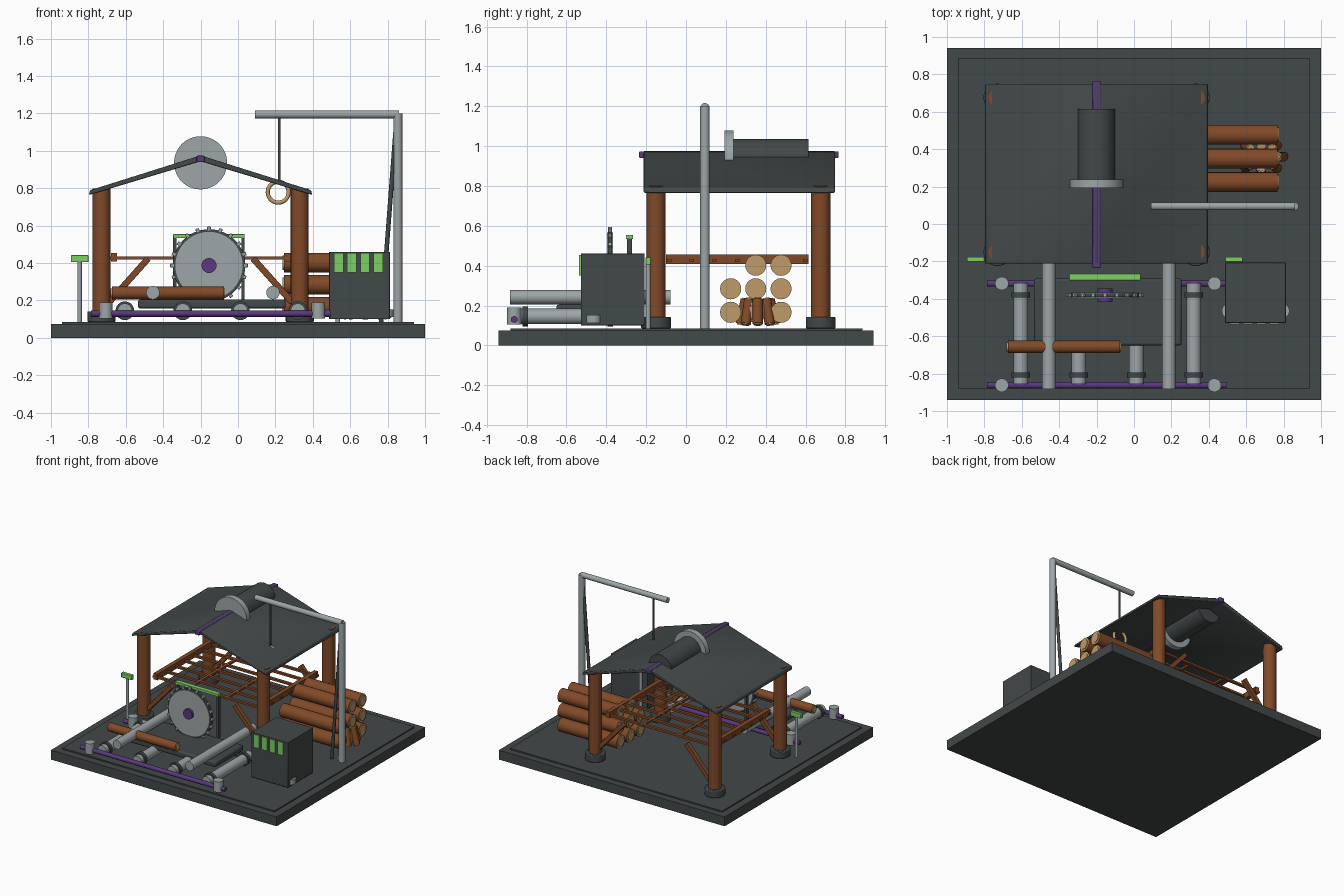
import bpy, bmesh, math
from mathutils import Vector, Matrix

if "Cube" in bpy.data.objects:
    bpy.data.objects.remove(bpy.data.objects["Cube"])

def mat(name, c):
    m = bpy.data.materials.new(name)
    m.diffuse_color = (*c, 1)
    m.use_nodes = True
    m.node_tree.nodes["Principled BSDF"].inputs["Base Color"].default_value = m.diffuse_color
    return m

DARK = mat("dark_metal", (0.055, 0.065, 0.065))
STEEL = mat("steel", (0.34, 0.38, 0.39))
BARK = mat("brown_wood", (0.22, 0.068, 0.022))
TAN = mat("cut_wood", (0.52, 0.33, 0.14))
GREEN = mat("green_panel", (0.21, 0.62, 0.13))
PURPLE = mat("purple_metal", (0.10, 0.04, 0.21))

def finish(name, bm, mats, bevel=0.0, smooth=True):
    me = bpy.data.meshes.new(name)
    bm.normal_update()
    bm.to_mesh(me)
    bm.free()
    ob = bpy.data.objects.new(name, me)
    bpy.context.collection.objects.link(ob)
    for m in mats:
        me.materials.append(m)
    if bevel:
        b = ob.modifiers.new("bevel", 'BEVEL')
        b.width, b.segments, b.limit_method = bevel, 2, 'ANGLE'
    if smooth:
        bpy.context.view_layer.objects.active = ob
        ob.select_set(True)
        bpy.ops.object.shade_smooth_by_angle(angle=math.radians(35))
        ob.select_set(False)
    return ob

def box(name, lo, hi, m, bevel=0.0):
    lo, hi = Vector(lo), Vector(hi)
    bm = bmesh.new()
    bmesh.ops.create_cube(bm, size=1, matrix=Matrix.Translation((lo + hi) / 2) @ Matrix.Diagonal((*(hi - lo), 1)))
    return finish(name, bm, [m], bevel)

def frame(a, b):
    a, b = Vector(a), Vector(b)
    d = b - a
    return Matrix.Translation((a + b) / 2) @ d.to_track_quat('Z', 'Y').to_matrix().to_4x4(), d.length

def rod(name, a, b, r, m, segs=24, cap=None, bevel=0.0):
    """Cylinder between two points; cap colours the two ends."""
    mtx, length = frame(a, b)
    bm = bmesh.new()
    bmesh.ops.create_cone(bm, cap_ends=True, segments=segs, radius1=r, radius2=r, depth=length, matrix=mtx)
    if cap:
        for f in bm.faces:
            if len(f.verts) > 4:
                f.material_index = 1
    return finish(name, bm, [m, cap] if cap else [m], bevel)

def log(name, a, b, r):
    """Log with cut ends and a raised inner disc on each end."""
    a, b = Vector(a), Vector(b)
    d = (b - a).normalized() * 0.006
    rod(name, a, b, r, BARK, 20, TAN)
    rod(name + "_heartwood", a - d, b + d, r * 0.72, TAN, 20)

def beam(name, a, b, w, m):
    mtx, length = frame(a, b)
    bm = bmesh.new()
    bmesh.ops.create_cube(bm, size=1, matrix=mtx @ Matrix.Diagonal((w, w, length, 1)))
    return finish(name, bm, [m], 0.003)

# Base slab and raised floor
box("base_slab", (-1, -0.94, 0), (1, 0.94, 0.075), DARK)
box("floor_plate", (-0.94, -0.88, 0.07), (0.94, 0.885, 0.085), DARK)

# Shed posts, feet and corner braces
CX = -0.2
for y in (-0.15, 0.676):
    for s in (-1, 1):
        x = CX + s * 0.53
        rod("shed_post", (x, y, 0.085), (x, y, 0.80), 0.048, BARK)
        rod("post_foot", (x, y, 0.085), (x, y, 0.142), 0.075, DARK, bevel=0.006)
        beam("post_brace", (CX + s * 0.49, y, 0.19), (CX + s * 0.28, y, 0.425), 0.034, BARK)

# Loft lattice
for s in (-1, 1):
    box("loft_rail", (CX + s * 0.463 - 0.017, -0.1, 0.408), (CX + s * 0.463 + 0.017, 0.615, 0.455), BARK)
for i in range(7):
    y = -0.085 + 0.114 * i
    box("loft_rung", (-0.69, y - 0.011, 0.418), (0.29, y + 0.011, 0.434), BARK)
for x in (-0.36, -0.04):
    box("loft_slat", (x - 0.011, -0.1, 0.418), (x + 0.011, 0.615, 0.434), BARK)

# Gable roof from a chevron profile
prof = [(-0.79, 0.79), (CX, 0.976), (0.39, 0.79), (0.398, 0.764), (CX, 0.944), (-0.798, 0.764)]
bm = bmesh.new()
fr = [bm.verts.new((x, -0.212, z)) for x, z in prof]
bk = [bm.verts.new((x, 0.748, z)) for x, z in prof]
for i in range(6):
    j = (i + 1) % 6
    bm.faces.new((fr[i], fr[j], bk[j], bk[i]))
for a, b in ((0, 1), (2, 1)):
    for ring in (fr, bk):
        bm.faces.new((ring[a], ring[b], ring[4], ring[5 if a == 0 else 3]))
bmesh.ops.recalc_face_normals(bm, faces=bm.faces)
finish("gable_roof", bm, [DARK], 0.006)
box("ridge_beam", (-0.221, -0.235, 0.94), (-0.179, 0.765, 0.974), PURPLE, 0.005)

# Roof extractor drum
rod("extractor_drum", (CX, 0.22, 0.936), (CX, 0.615, 0.936), 0.1, DARK, 40)
rod("extractor_flange", (CX, 0.192, 0.936), (CX, 0.238, 0.936), 0.142, STEEL, 48)

# Roller conveyor
for x in (-0.605, -0.295, 0.013, 0.32):
    rod("roller", (x, -0.855, 0.145), (x, -0.315, 0.145), 0.039, STEEL)
    for y in (-0.38, -0.807):
        rod("roller_collar", (x, y - 0.014, 0.145), (x, y + 0.014, 0.145), 0.05, DARK)
for y in (-0.862, -0.318):
    rod("conveyor_rail", (-0.787, y, 0.13), (0.495, y, 0.13), 0.017, PURPLE, 16)
    for x in (-0.707, 0.43):
        rod("rail_mount", (x, y, 0.105), (x, y, 0.19), 0.036, STEEL)
for x in (-0.455, 0.187):
    rod("guide_tube", (x, -0.883, 0.242), (x, -0.078, 0.242), 0.036, STEEL)
log("feed_log", (-0.675, -0.657, 0.24), (-0.075, -0.657, 0.24), 0.034)

# Saw bed, blade, teeth and guard
box("saw_bed", (-0.535, -0.65, 0.157), (0.255, -0.292, 0.205), DARK, 0.012)
SX, SZ = -0.155, 0.387
rod("blade_rim", (SX, -0.391, SZ), (SX, -0.371, SZ), 0.194, DARK, 48)
rod("blade_disc", (SX, -0.396, SZ), (SX, -0.366, SZ), 0.18, STEEL, 48)
rod("blade_hub", (SX, -0.416, SZ), (SX, -0.345, SZ), 0.04, PURPLE)
for i in range(20):
    a = math.tau * i / 20
    c, s = math.cos(a), math.sin(a)
    beam("blade_tooth", (SX + 0.185 * c, -0.381, SZ + 0.185 * s), (SX + 0.208 * c, -0.381, SZ + 0.208 * s), 0.02, STEEL)
box("guard_cap", (-0.347, -0.302, 0.533), (0.036, -0.265, 0.555), GREEN, 0.003)
for x in (-0.338, 0.027):
    box("guard_leg", (x - 0.009, -0.295, 0.2), (x + 0.009, -0.272, 0.535), DARK)

# Control cabinet
box("control_cabinet", (0.487, -0.528, 0.1), (0.812, -0.207, 0.46), DARK, 0.003)
for i in range(4):
    x = 0.538 + 0.0705 * i
    box("cabinet_window", (x - 0.025, -0.537, 0.35), (x + 0.025, -0.528, 0.453), GREEN)
for x in (0.51, 0.79):
    rod("cabinet_foot", (x, -0.465, 0.112), (x, -0.465, 0.152), 0.041, STEEL)

# Sensor stands
for x in (-0.847, 0.534):
    rod("sensor_stand", (x, -0.19, 0.085), (x, -0.19, 0.41), 0.012, STEEL, 16)
    box("sensor_head", (x - 0.047, -0.203, 0.405), (x + 0.047, -0.176, 0.442), GREEN, 0.003)

# Hoist
HY = 0.095
rod("hoist_mast", (0.855, HY, 0.085), (0.855, HY, 1.2), 0.024, STEEL)
rod("hoist_boom", (0.092, HY, 1.195), (0.86, HY, 1.195), 0.021, STEEL)
rod("hoist_brace", (0.765, HY, 0.085), (0.845, HY, 1.14), 0.012, DARK, 12)
rod("hoist_cable", (0.22, HY, 0.835), (0.22, HY, 1.19), 0.007, DARK, 12)
bpy.ops.mesh.primitive_torus_add(location=(0.215, HY, 0.779), rotation=(math.pi / 2, 0, 0),
                                 major_radius=0.056, minor_radius=0.011, major_segments=32, minor_segments=10)
hook = bpy.context.object
hook.name = "hoist_ring"
hook.data.materials.append(TAN)
bpy.ops.object.shade_smooth_by_angle(angle=math.radians(60))
hook.select_set(False)

# Stacked logs
for row, z in enumerate((0.166, 0.284, 0.402)):
    for y in (0.224, 0.35, 0.477):
        if row < 2 or y > 0.3:
            log("stacked_log", (0.245, y, z), (0.768, y, z), 0.053)

# Leaning offcuts around the stack end
for i in range(8):
    a = math.tau * i / 8
    c, s = math.cos(a), math.sin(a)
    log("offcut", (0.68 + 0.12 * c, 0.36 + 0.085 * s, 0.108), (0.68 + 0.085 * c, 0.36 + 0.06 * s, 0.23), 0.026)
